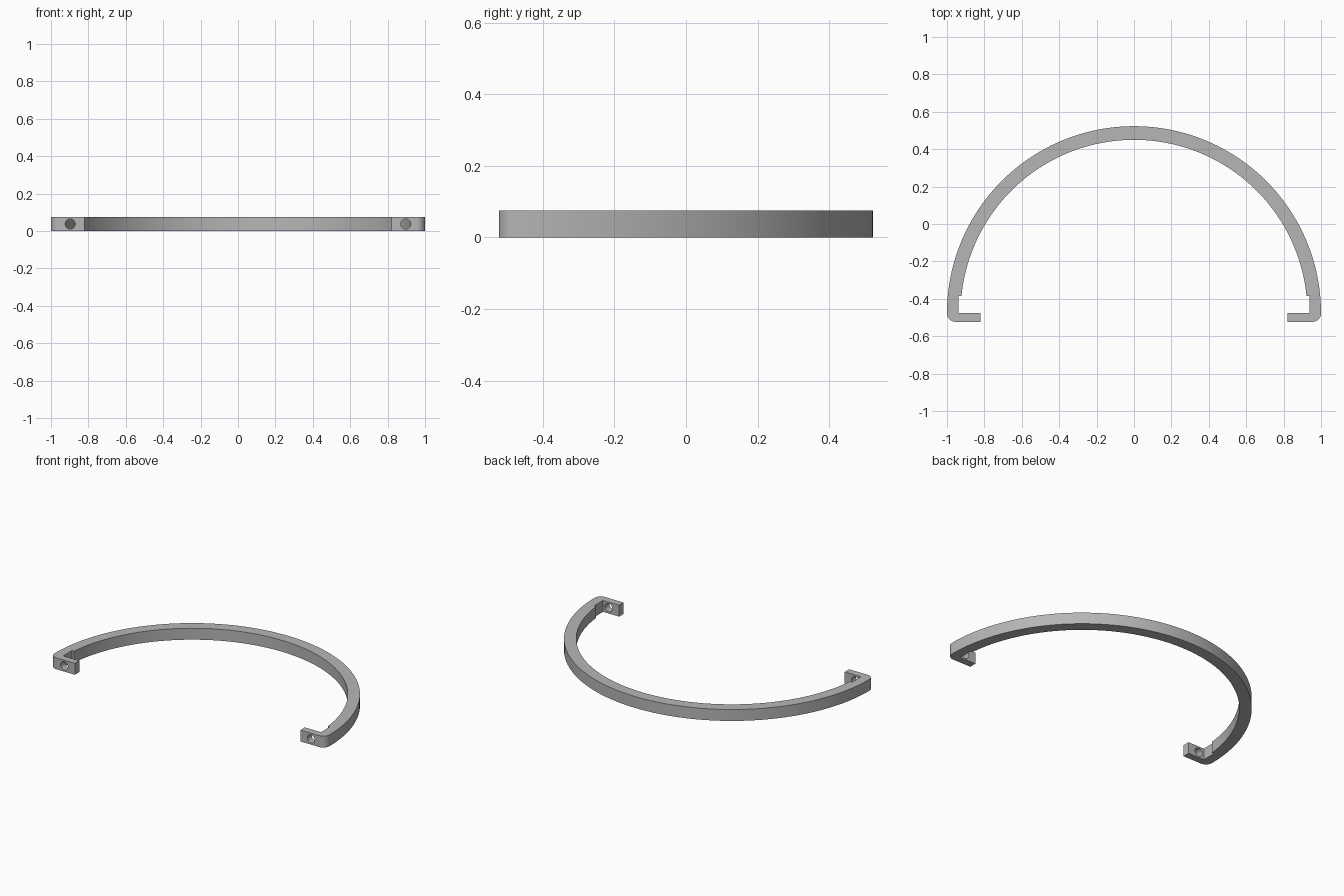
import bpy
import bmesh
from math import asin, cos, pi, radians, sin

if "Cube" in bpy.data.objects:
    bpy.data.objects.remove(bpy.data.objects["Cube"], do_unlink=True)

HEIGHT = 0.075
CENTRE_Y = -0.477          # centre of the half ring
OUTER, INNER = 1.0, 0.927
CORNER = 0.046             # rounded outer corner, also the tab thickness
NOTCH_X, NOTCH_Y = 0.937, -0.385
TAB_END = 0.82
HOLE_X, HOLE_R = 0.897, 0.027


def arc(cx, cy, radius, start, end, steps):
    """Points along an arc, both ends included."""
    angles = [start + (end - start) * i / steps for i in range(steps + 1)]
    return [(cx + radius * cos(a), cy + radius * sin(a)) for a in angles]


def material(name, value):
    mat = bpy.data.materials.new(name)
    mat.use_nodes = True
    colour = (value, value, value, 1)
    mat.diffuse_color = colour
    node = next(n for n in mat.node_tree.nodes if n.type == "BSDF_PRINCIPLED")
    node.inputs["Base Color"].default_value = colour
    return mat


# Half outline: inner arc, notch, tab, rounded corner, outer arc
step_angle = asin((NOTCH_Y - CENTRE_Y) / INNER)
half = arc(0, CENTRE_Y, INNER, pi / 2, step_angle, 48)
half += [(NOTCH_X, NOTCH_Y), (NOTCH_X, CENTRE_Y),
         (TAB_END, CENTRE_Y), (TAB_END, CENTRE_Y - CORNER)]
half += arc(OUTER - CORNER, CENTRE_Y, CORNER, -pi / 2, 0, 10)
half += arc(0, CENTRE_Y, OUTER, 0, pi / 2, 48)[1:]
outline = half + [(-x, y) for x, y in reversed(half[1:-1])]

# Extrude the mirrored outline into the clamp band
bm = bmesh.new()
base = bm.faces.new([bm.verts.new((x, y, 0)) for x, y in outline])
top = bmesh.ops.extrude_face_region(bm, geom=[base], use_keep_orig=True)["geom"]
bmesh.ops.translate(bm, vec=(0, 0, HEIGHT),
                    verts=[v for v in top if isinstance(v, bmesh.types.BMVert)])
bmesh.ops.recalc_face_normals(bm, faces=bm.faces[:])
mesh = bpy.data.meshes.new("half_ring_band")
bm.to_mesh(mesh)
bm.free()
band = bpy.data.objects.new("half_ring_band", mesh)
bpy.context.collection.objects.link(band)
grey = material("plain grey", 0.47)
mesh.materials.append(grey)

# Screw holes through both tabs
for side in (-1, 1):
    bpy.ops.mesh.primitive_cylinder_add(
        vertices=32, radius=HOLE_R, depth=0.1,
        location=(side * HOLE_X, CENTRE_Y - CORNER / 2, HEIGHT / 2),
        rotation=(pi / 2, 0, 0))
    cutter = bpy.context.object
    cutter.name = "hole_cutter"
    cutter.hide_render = True
    cutter.data.materials.append(grey)
    cut = band.modifiers.new("screw_hole", "BOOLEAN")
    cut.operation = "DIFFERENCE"
    cut.solver = "EXACT"
    cut.object = cutter
    bpy.ops.object.select_all(action="DESELECT")
    band.select_set(True)
    bpy.context.view_layer.objects.active = band
    bpy.ops.object.modifier_apply(modifier=cut.name)
    bpy.data.objects.remove(cutter, do_unlink=True)

# Smooth the curves, keep the edges crisp
bpy.ops.object.shade_smooth_by_angle(angle=radians(30))
